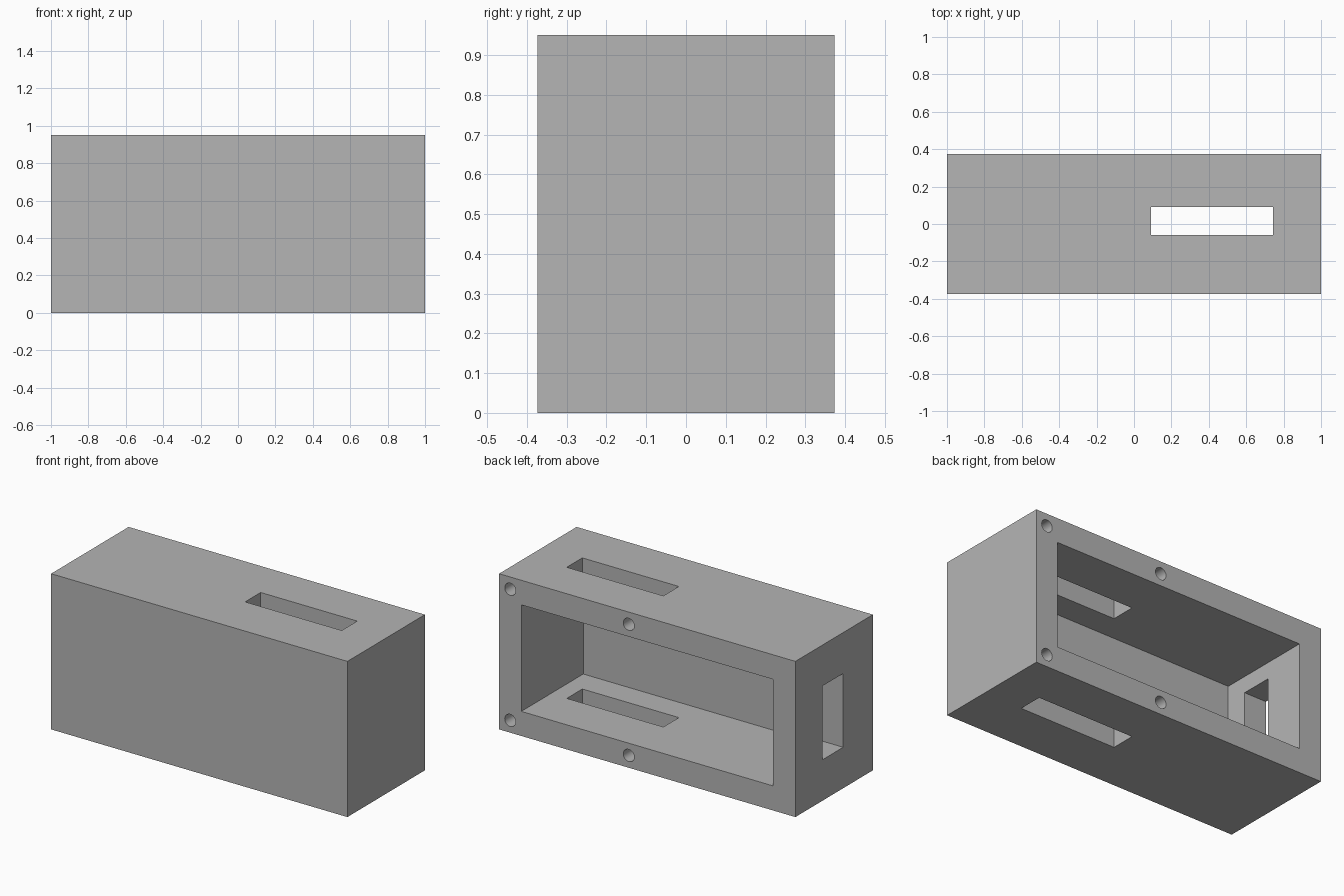
import bpy
import math

old = bpy.data.objects.get("Cube")
if old:
    bpy.data.objects.remove(old, do_unlink=True)

# Overall size and wall thickness
WIDTH, DEPTH, HEIGHT, WALL = 2.0, 0.747, 0.95, 0.15
BACK = DEPTH / 2
OVER = 0.1  # how far cutters reach past a face

grey = bpy.data.materials.new("grey")
grey.use_nodes = True
colour = (0.46, 0.46, 0.46, 1)
grey.diffuse_color = colour
grey.node_tree.nodes["Principled BSDF"].inputs["Base Color"].default_value = colour


def box(name, low, high):
    """Axis-aligned box between two corners."""
    centre = [(a + b) / 2 for a, b in zip(low, high)]
    bpy.ops.mesh.primitive_cube_add(size=1, location=centre)
    obj = bpy.context.object
    obj.name = name
    obj.scale = [b - a for a, b in zip(low, high)]
    bpy.ops.object.transform_apply(location=True, rotation=False, scale=True)
    return obj


def cut(target, cutter):
    """Subtract the cutter from the target, then discard the cutter."""
    cutter.hide_render = True
    mod = target.modifiers.new("cut", "BOOLEAN")
    mod.operation = "DIFFERENCE"
    mod.solver = "EXACT"
    mod.object = cutter
    bpy.context.view_layer.objects.active = target
    bpy.ops.object.modifier_apply(modifier=mod.name)
    bpy.data.objects.remove(cutter, do_unlink=True)


# Solid housing block
housing = box("housing", (-WIDTH / 2, -BACK, 0), (WIDTH / 2, BACK, HEIGHT))
housing.data.materials.append(grey)

# Cavity open to the back
cut(housing, box("cavity_cutter",
                 (-WIDTH / 2 + WALL, -BACK + WALL, WALL),
                 (WIDTH / 2 - WALL, BACK + OVER, HEIGHT - WALL)))

# Long slot through the top and bottom walls
cut(housing, box("slot_cutter", (0.09, -0.06, -OVER), (0.742, 0.09, HEIGHT + OVER)))

# Window through the right end wall
cut(housing, box("window_cutter",
                 (-WIDTH / 2 - OVER, -0.087, 0.25),
                 (-WIDTH / 2 + WALL + OVER, 0.11, HEIGHT - 0.25)))

# Blind screw holes in the back rim
HOLE_DEPTH = 0.2
for x in (0.925, 0.125):
    for z in (WALL / 2, HEIGHT - WALL / 2):
        bpy.ops.mesh.primitive_cylinder_add(
            vertices=32, radius=0.037, depth=HOLE_DEPTH * 2,
            location=(x, BACK, z), rotation=(math.pi / 2, 0, 0))
        cut(housing, bpy.context.object)

# Smooth hole walls, sharp box edges
bpy.ops.object.select_all(action="DESELECT")
housing.select_set(True)
bpy.context.view_layer.objects.active = housing
bpy.ops.object.shade_smooth_by_angle(angle=math.radians(30))
